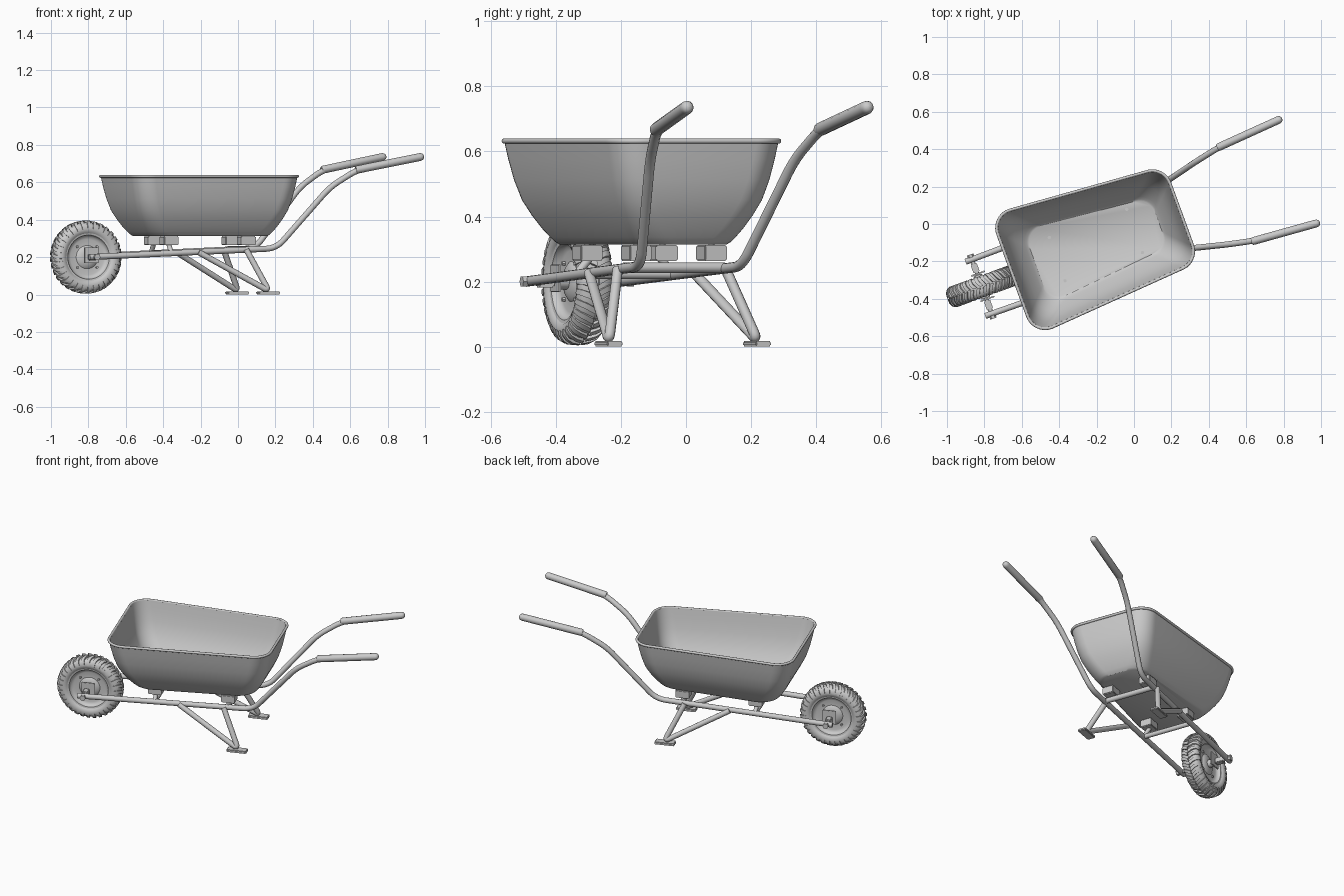
import bpy, bmesh
from math import sin, cos, pi, radians
from mathutils import Vector, Matrix

if "Cube" in bpy.data.objects:
    bpy.data.objects.remove(bpy.data.objects["Cube"])

# Everything is built along local x (wheel at -x), then turned 20 degrees
PLACE = Matrix.Rotation(radians(20), 4, 'Z') @ Matrix.Translation((0, -0.036, 0))


def add(name, data):
    ob = bpy.data.objects.new(name, data)
    bpy.context.collection.objects.link(ob)
    ob.matrix_world = PLACE
    return ob


def from_bm(name, bm):
    bmesh.ops.recalc_face_normals(bm, faces=bm.faces)
    me = bpy.data.meshes.new(name)
    bm.to_mesh(me)
    bm.free()
    return add(name, me)


def rounded(points, r):
    """Replace the inner corners of a path with smooth bends."""
    pts = [Vector(p) for p in points]
    out = [pts[0]]
    for a, b, c in zip(pts, pts[1:], pts[2:]):
        p, q = b + (a - b).normalized() * r, b + (c - b).normalized() * r
        for i in range(9):
            t = i / 8
            out.append(p * (1 - t) ** 2 + b * 2 * t * (1 - t) + q * t * t)
    return out + [pts[-1]]


def tube(name, points, r, cyclic=False, scales=None, res=4):
    cu = bpy.data.curves.new(name, 'CURVE')
    cu.dimensions = '3D'
    cu.bevel_depth, cu.bevel_resolution, cu.use_fill_caps = r, res, True
    sp = cu.splines.new('POLY')
    sp.points.add(len(points) - 1)
    for i, p in enumerate(points):
        sp.points[i].co = (*p, 1)
        sp.points[i].radius = scales[i] if scales else 1
    sp.use_cyclic_u = cyclic
    return add(name, cu)


def box(name, center, size, bevel=0.004):
    bm = bmesh.new()
    bmesh.ops.create_cube(bm, size=1, matrix=Matrix.Translation(center) @ Matrix.Diagonal((*size, 1)))
    bmesh.ops.bevel(bm, geom=bm.edges[:], offset=bevel, segments=2, affect='EDGES')
    return from_bm(name, bm)


def bridge(bm, a, b):
    n = len(a)
    for i in range(n):
        bm.faces.new((a[i], a[(i + 1) % n], b[(i + 1) % n], b[i]))


HUB = Vector((-0.879, 0, 0.2))


def on_wheel(ang, r, y):
    return HUB + Vector((r * cos(ang), y, r * sin(ang)))


def lathe(name, profile, closed, n=64):
    bm = bmesh.new()
    rings = [[bm.verts.new(on_wheel(2 * pi * i / n, r, y)) for i in range(n)] for y, r in profile]
    for a, b in zip(rings, rings[1:] + rings[:1] if closed else rings[1:]):
        bridge(bm, a, b)
    if not closed:
        bm.faces.new(rings[0])
        bm.faces.new(rings[-1])
    return from_bm(name, bm)


# Tray: stack of rounded, tapering outlines
def outline(t, z, r=0.1):
    mix = lambda a, b: a + (b - a) * t
    x0, x1 = mix(-0.57, -0.703), mix(0.13, 0.255)
    h0, h1 = mix(0.20, 0.333), mix(0.152, 0.276)
    pts = []
    for k, (x, y) in enumerate([(x1 - r, h1 - r), (x0 + r, h0 - r), (x0 + r, r - h0), (x1 - r, r - h1)]):
        for i in range(11):
            a = (k + i / 10) * pi / 2
            pts.append(Vector((x + r * cos(a), y + r * sin(a), z)))
    return pts


WALL = [(0, 0), (.025, .08), (.07, .17), (.15, .31), (.28, .5), (.43, .68), (.62, .82), (.82, .925), (1, 1)]
bm = bmesh.new()
rings = [[bm.verts.new(p) for p in outline(t, 0.314 + 0.318 * h)] for h, t in WALL]
for a, b in zip(rings, rings[1:]):
    bridge(bm, a, b)
bm.faces.new(rings[0])
tray = from_bm("tray", bm)
# keep normals pointing outwards so thickness grows inwards
if tray.data.polygons[-1].normal.z > 0:
    tray.data.flip_normals()
mod = tray.modifiers.new("thickness", 'SOLIDIFY')
mod.thickness, mod.offset = 0.008, -1
tube("tray_rim", outline(1, 0.632), 0.008, cyclic=True)

# Tyre and wheel disc
side = [(.038, .122), (.05, .132), (.055, .15), (.052, .168), (.042, .18), (.022, .186)]
lathe("tyre", side + [(-y, r) for y, r in reversed(side)], True)
disc = [(.045, .128), (.043, .118), (.034, .116), (.024, .108), (.02, .095), (.02, .062), (.028, .052), (.034, .03)]
lathe("wheel_disc", list(reversed(disc)) + [(-y, r) for y, r in disc], False)

# Tread lugs in a staggered chevron
bm = bmesh.new()
N = 32
for s in (1, -1):
    for i in range(N):
        base = 2 * pi * (i + (0.5 if s < 0 else 0)) / N
        secs = []
        for y, lo, hi, skew in [(.002, .18, .196, 0), (.028, .178, .194, .07), (.047, .168, .184, .1), (.058, .15, .164, .1)]:
            secs.append([bm.verts.new(on_wheel(base + skew + d, r, s * y))
                         for d, r in ((-.055, lo), (.055, lo), (.05, hi), (-.05, hi))])
        for a, b in zip(secs, secs[1:]):
            bridge(bm, a, b)
        bm.faces.new(secs[0])
        bm.faces.new(secs[-1])
from_bm("tyre_tread", bm)

# Axle
tube("axle", [HUB + Vector((0, y, 0)) for y in (-.172, .172)], 0.011)
tube("hub", [HUB + Vector((0, y, 0)) for y in (-.065, .065)], 0.024)

# Mirrored parts
for s, tag in ((1, "left"), (-1, "right")):
    # Long rail bending up into the handle
    rail = [(-.915, s * .154, .2), (.145, s * .166, .247), (.425, s * .236, .575), (.57, s * .267, .668), (.7, s * .276, .692)]
    tube("rail_" + tag, rounded(rail, 0.06), 0.016)
    # Grip with rounded ends
    a, b = Vector((.56, s * .267, .666)), Vector((.936, s * .296, .739))
    ts = [0, .01, .03, .5, .94, .965, .985, .996, 1]
    tube("grip_" + tag, [a.lerp(b, t) for t in ts], 0.021,
         scales=[.85, .95, 1, 1, 1, .93, .75, .45, .15])
    # Bent V leg and foot plate
    leg = [(-.3, s * .172, .226), (.075, s * .243, .018), (-.03, s * .176, .24)]
    tube("leg_" + tag, rounded(leg, 0.035), 0.016)
    box("foot_" + tag, (.07, s * .243, .009), (.12, .052, .016))
    # Axle bracket, nut and wheel bolts
    box("axle_plate_" + tag, HUB + Vector((.005, s * .072, .01)), (.08, .008, .085), .002)
    box("axle_collar_" + tag, HUB + Vector((0, s * .105, 0)), (.035, .05, .035))
    tube("axle_nut_" + tag, [HUB + Vector((0, s * y, 0)) for y in (.165, .182)], 0.018, res=1)
    for k in range(4):
        ang = pi / 4 + k * pi / 2
        tube("wheel_bolt_" + tag, [on_wheel(ang, .078, s * y) for y in (.015, .03)], 0.007, res=1)
    # Tray blocks with bolts through the floor
    for x, end in ((-.45, "front"), (-.01, "rear")):
        box(f"tray_block_{end}_{tag}", (x, s * .123, .288), (.083, .073, .048))
        tube(f"tray_bolt_{end}_{tag}", [(x, s * .123, z) for z in (.31, .327)], 0.009)
    # Struts from the rail up to the front block
    tube("block_strut_" + tag, [(-.45, s * .158, .222), (-.45, s * .118, .27)], 0.013)

# Cross bars between the rails
tube("cross_bar_front", [(-.45, -.158, .222), (-.45, .158, .222)], 0.014)
tube("cross_bar_rear", [(-.01, -.165, .243), (-.01, .165, .243)], 0.016)

# Turn curves into meshes and smooth everything
bpy.ops.object.select_all(action='SELECT')
bpy.context.view_layer.objects.active = tray
bpy.ops.object.convert(target='MESH')
bpy.ops.object.shade_smooth_by_angle(angle=radians(35))
